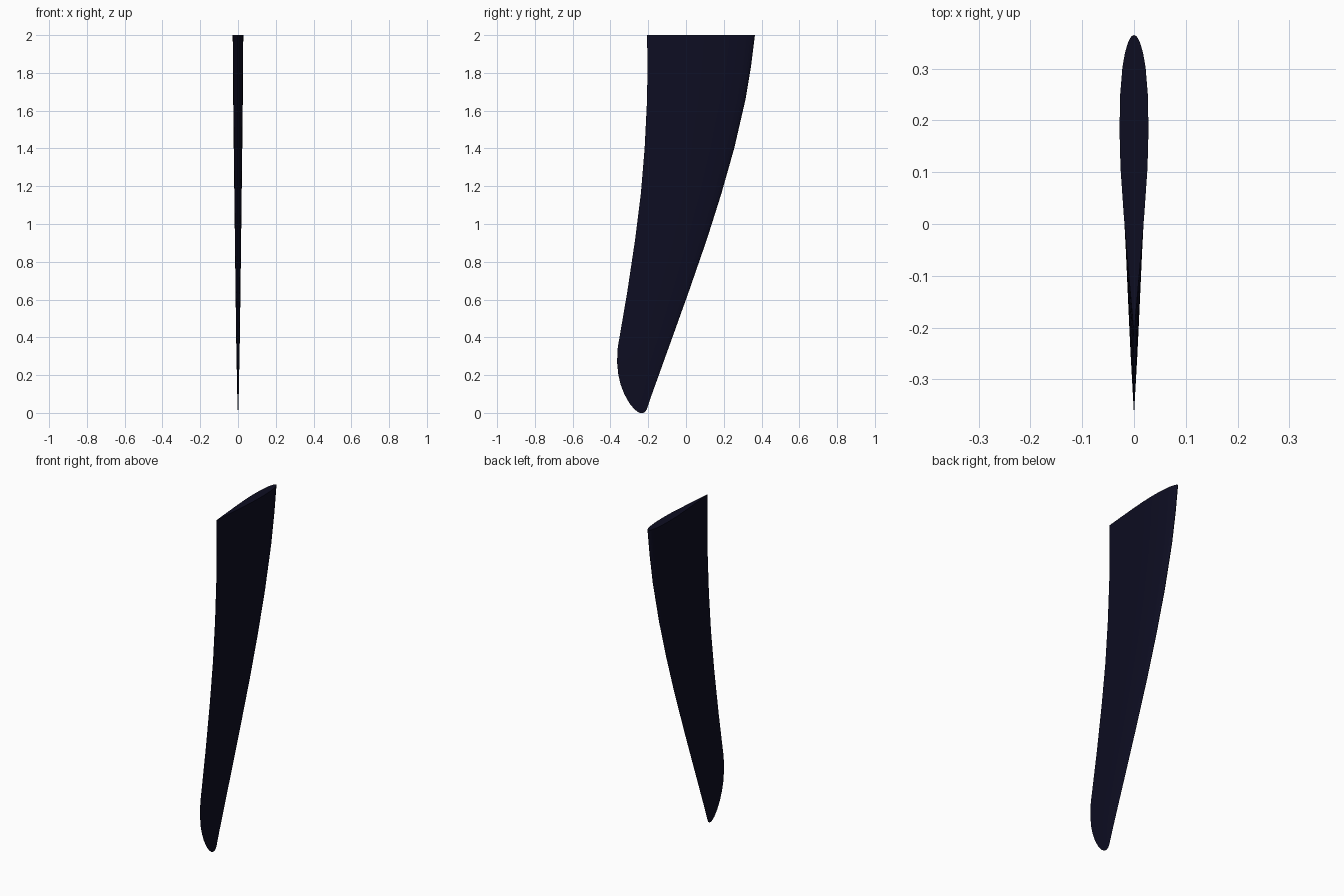
import bpy, bmesh, math

navy = bpy.data.materials.new("dark navy")
navy.diffuse_color = (0.004, 0.004, 0.0155, 1)

# Fin stations: height, trailing edge y, leading edge y, half thickness
stations = [
    (0.0, -0.245, -0.225, 0.0006),
    (0.008, -0.259, -0.214, 0.001),
    (0.02, -0.274, -0.207, 0.0015),
    (0.05, -0.299, -0.197, 0.0025),
    (0.10, -0.327, -0.180, 0.004),
    (0.15, -0.346, -0.162, 0.005),
    (0.20, -0.358, -0.144, 0.006),
    (0.27, -0.365, -0.119, 0.0075),
    (0.35, -0.361, -0.090, 0.009),
    (0.40, -0.352, -0.072, 0.0098),
    (0.64, -0.311, 0.014, 0.013),
    (0.92, -0.269, 0.111, 0.0165),
    (1.16, -0.239, 0.187, 0.0195),
    (1.40, -0.219, 0.255, 0.0225),
    (1.66, -0.206, 0.315, 0.0255),
    (1.84, -0.204, 0.345, 0.027),
    (2.0, -0.206, 0.365, 0.028),
]

# Foil half section: fraction of chord behind the leading edge, relative thickness
foil = [(0, 0), (0.006, 0.2), (0.025, 0.41), (0.06, 0.62), (0.11, 0.8), (0.2, 0.95),
        (0.32, 1), (0.45, 0.93), (0.6, 0.72), (0.8, 0.38), (1, 0.02)]
section = foil + [(f, -t) for f, t in reversed(foil[1:])]

# Loft the sections into one closed fin
bm = bmesh.new()
rings = [[bm.verts.new((half * t, lead + (trail - lead) * f, z)) for f, t in section]
         for z, trail, lead, half in stations]
n = len(section)
for a, b in zip(rings, rings[1:]):
    for i in range(n):
        j = (i + 1) % n
        bm.faces.new((a[i], a[j], b[j], b[i]))
bm.faces.new(rings[0])
bm.faces.new(rings[-1])
bmesh.ops.recalc_face_normals(bm, faces=bm.faces)

mesh = bpy.data.meshes.new("fin_blade")
bm.to_mesh(mesh)
bm.free()
mesh.materials.append(navy)
fin = bpy.data.objects.new("fin_blade", mesh)
bpy.context.collection.objects.link(fin)

# Smooth sides, crisp root and trailing edges
bpy.context.view_layer.objects.active = fin
fin.select_set(True)
bpy.ops.object.shade_smooth_by_angle(angle=math.radians(40))
